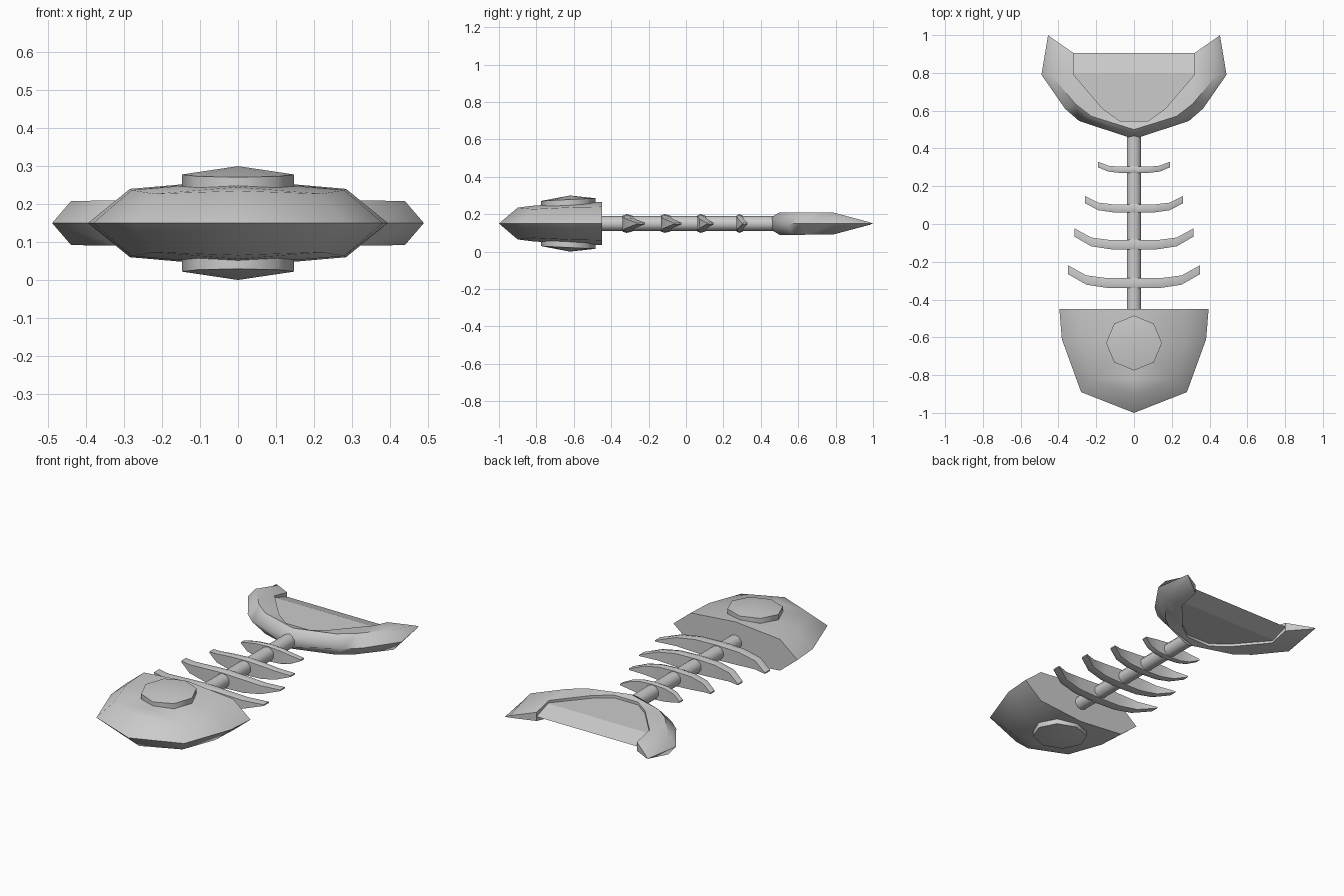
import bpy, bmesh, math
from mathutils import Matrix

if "Cube" in bpy.data.objects:
    bpy.data.objects.remove(bpy.data.objects["Cube"])

MID = 0.15  # height of the symmetry plane


def finish(bm, name, angle):
    bmesh.ops.remove_doubles(bm, verts=bm.verts, dist=1e-4)
    bmesh.ops.recalc_face_normals(bm, faces=bm.faces)
    mesh = bpy.data.meshes.new(name)
    bm.to_mesh(mesh)
    bm.free()
    obj = bpy.data.objects.new(name, mesh)
    bpy.context.collection.objects.link(obj)
    bpy.ops.object.select_all(action='DESELECT')
    obj.select_set(True)
    bpy.context.view_layer.objects.active = obj
    bpy.ops.object.shade_smooth_by_angle(angle=math.radians(angle))
    return obj


def mirrored_loft(name, stations, closed=True, cap_first=False, cap_last=False, angle=50):
    """Skin half sections given as (x, y, half height), mirrored in z and x."""
    bm = bmesh.new()
    rings = []
    for s in stations:
        pts = [(x, y, MID + h) for x, y, h in s]
        pts += [(x, y, MID - h) for x, y, h in reversed(s)]
        rings.append([bm.verts.new(p) for p in pts])
    n = len(rings[0])
    for a, b in zip(rings, rings[1:]):
        for i in range(n if closed else n - 1):
            j = (i + 1) % n
            bm.faces.new((a[i], a[j], b[j], b[i]))
    if cap_first:
        bm.faces.new(rings[0])
    if cap_last:
        bm.faces.new(rings[-1])
    bmesh.ops.remove_doubles(bm, verts=bm.verts, dist=1e-4)
    bmesh.ops.mirror(bm, geom=bm.verts[:] + bm.edges[:] + bm.faces[:],
                     matrix=Matrix(), merge_dist=1e-4, axis='X')
    return finish(bm, name, angle)


# Head: sections run from the centre line over the top edge to the side edge
mirrored_loft("head", [
    [(0, -0.45, 0.115), (0.285, -0.45, 0.09), (0.395, -0.45, 0)],
    [(0, -0.62, 0.11), (0.28, -0.61, 0.087), (0.382, -0.61, 0)],
    [(0, -0.82, 0.095), (0.22, -0.82, 0.077), (0.28, -0.89, 0)],
    [(0, -0.90, 0.085), (0, -0.90, 0.085), (0, -1.0, 0)],
], closed=False, cap_first=True)

# Eyes: octagonal caps on the top and underside of the head
for name, s in (("top_eye", 1), ("bottom_eye", -1)):
    bm = bmesh.new()
    low, rim = [], []
    for i in range(8):
        a = i * math.pi / 4
        x, y = 0.148 * math.cos(a), 0.145 * math.sin(a)
        low.append(bm.verts.new((x, y - 0.63, MID + s * 0.08)))
        rim.append(bm.verts.new((x, y - 0.63, MID + s * (0.128 + 0.05 * y))))
    apex = bm.verts.new((0, -0.62, MID + s * 0.15))
    for i in range(8):
        j = (i + 1) % 8
        bm.faces.new((low[i], low[j], rim[j], rim[i]))
        bm.faces.new((rim[i], rim[j], apex))
    bm.faces.new(low)
    finish(bm, name, 60)

# Spine rod
bm = bmesh.new()
bmesh.ops.create_cone(bm, cap_ends=True, segments=10, radius1=0.04, radius2=0.04, depth=0.98,
                      matrix=Matrix.Translation((0, 0.0, MID)) @ Matrix.Rotation(math.pi / 2, 4, 'X'))
finish(bm, "spine", 50)

# Ribs: swept-back bars tapering to their tips (front y, half width, sweep, thickness)
for k, (y, w, sweep, t) in enumerate([(-0.34, 0.35, 0.075, 0.055), (-0.135, 0.315, 0.068, 0.052),
                                      (0.06, 0.26, 0.05, 0.045), (0.27, 0.19, 0.03, 0.035)]):
    stations = []
    for u, v, h in ((0, 0, 0.05), (0.4, 0.02, 0.044), (0.72, 0.25, 0.029), (1, 1, 0.004)):
        f = y + sweep * v
        stations.append([(w * u, f, h * 0.85), (w * u, f + t * 0.4, h),
                         (w * u, f + t * (1 - 0.15 * u), h * 0.85)])
    mirrored_loft(f"rib_{k + 1}", stations, cap_last=True)

# Tail frame: thick crescent rim (outer edge, ridge, inner edge)
mirrored_loft("tail_frame", [
    [(0, 0.45, 0.03), (0, 0.50, 0.06), (0, 0.545, 0.052)],
    [(0.29, 0.545, 0), (0.225, 0.57, 0.06), (0.075, 0.545, 0.052)],
    [(0.365, 0.61, 0), (0.31, 0.635, 0.06), (0.165, 0.61, 0.052)],
    [(0.49, 0.79, 0), (0.44, 0.79, 0.058), (0.32, 0.79, 0.05)],
    [(0.455, 1.0, 0), (0.435, 0.985, 0.006), (0.32, 0.905, 0.025)],
], cap_last=True)

# Tail web: slab inside the frame, bevelled to a thin trailing edge
mirrored_loft("tail_web", [
    [(0, 0.52, 0.036), (0, 0.80, 0.036), (0, 0.905, 0)],
    [(0.09, 0.54, 0.036), (0.09, 0.80, 0.036), (0.09, 0.905, 0)],
    [(0.18, 0.61, 0.036), (0.18, 0.80, 0.036), (0.18, 0.905, 0)],
    [(0.33, 0.78, 0.036), (0.33, 0.80, 0.036), (0.33, 0.905, 0)],
], cap_last=True, angle=15)
